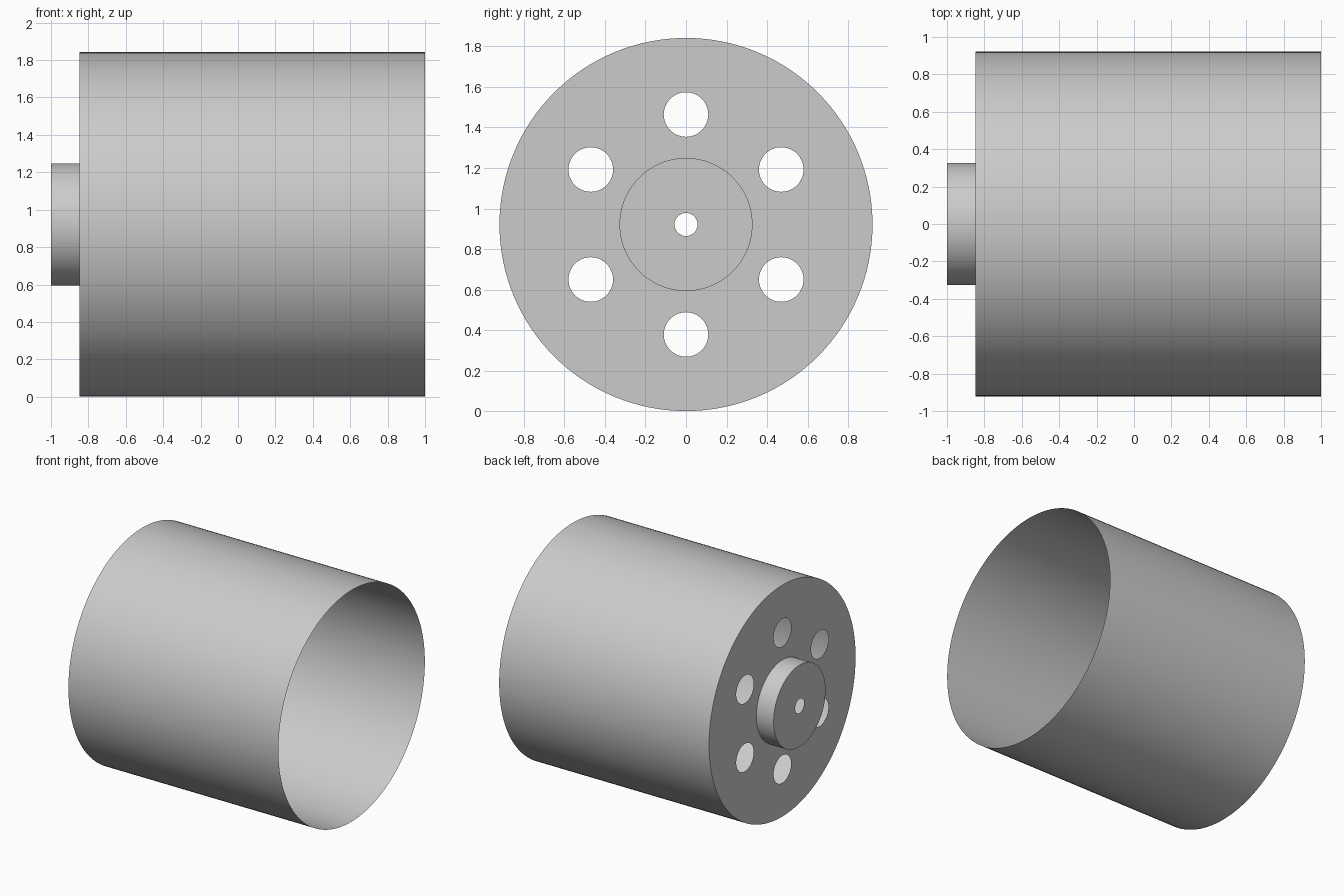
import bpy
import bmesh
from math import sin, cos, tau

if "Cube" in bpy.data.objects:
    bpy.data.objects.remove(bpy.data.objects["Cube"], do_unlink=True)

DRUM_R, HUB_R = 0.921, 0.326
OPEN_X, PLATE_X, HUB_X = 1.0, -0.848, -1.0
HOLE_R, HOLE_RING, BORE_R = 0.11, 0.543, 0.057

grey = bpy.data.materials.new("light grey")
grey.use_nodes = True
colour = (0.6, 0.6, 0.6, 1)
grey.diffuse_color = colour
grey.node_tree.nodes["Principled BSDF"].inputs["Base Color"].default_value = colour


def ring(bm, x, radius, sides, y=0, z=0):
    """Closed loop of vertices around the x axis."""
    return [bm.verts.new((x, y + radius * cos(tau * i / sides),
                          DRUM_R + z + radius * sin(tau * i / sides)))
            for i in range(sides)]


def loop_edges(bm, verts):
    return [bm.edges.new((v, verts[i - 1])) for i, v in enumerate(verts)]


def finish(bm, name, smooth):
    mesh = bpy.data.meshes.new(name)
    for face in bm.faces:
        face.smooth = smooth
    bm.to_mesh(mesh)
    bm.free()
    mesh.materials.append(grey)
    bpy.context.collection.objects.link(bpy.data.objects.new(name, mesh))


def tube(name, x0, x1, radius, sides):
    """Thin open sheet, facing outward."""
    bm = bmesh.new()
    a, b = ring(bm, x0, radius, sides), ring(bm, x1, radius, sides)
    for i in range(sides):
        bm.faces.new((a[i - 1], a[i], b[i], b[i - 1]))
    for face in bm.faces:
        centre = face.calc_center_median()
        centre.x, centre.z = 0, centre.z - DRUM_R
        if face.normal.dot(centre) < 0 or face.normal.length == 0:
            face.normal_update()
            if face.normal.dot(centre) < 0:
                face.normal_flip()
    finish(bm, name, True)


def plate(name, x, radius, sides, holes):
    """Flat disc pierced by round holes, each (y, z, radius, sides)."""
    bm = bmesh.new()
    edges = loop_edges(bm, ring(bm, x, radius, sides))
    for y, z, r, n in holes:
        edges += loop_edges(bm, ring(bm, x, r, n, y, z))
    bmesh.ops.triangle_fill(bm, edges=edges, use_beauty=True, normal=(-1, 0, 0))
    for face in bm.faces:
        face.normal_update()
        if face.normal.x > 0:
            face.normal_flip()
    finish(bm, name, False)


# Drum wall, open at one end
tube("drum_wall", PLATE_X, OPEN_X, DRUM_R, 128)

# End plate: six round holes and the opening into the hollow hub
holes = [(HOLE_RING * sin(tau * k / 6), HOLE_RING * cos(tau * k / 6), HOLE_R, 48)
         for k in range(6)]
plate("end_plate", PLATE_X, DRUM_R, 128, holes + [(0, 0, HUB_R, 96)])

# Hollow hub with a bored cap
tube("hub_wall", HUB_X, PLATE_X, HUB_R, 96)
plate("hub_cap", HUB_X, HUB_R, 96, [(0, 0, BORE_R, 32)])
